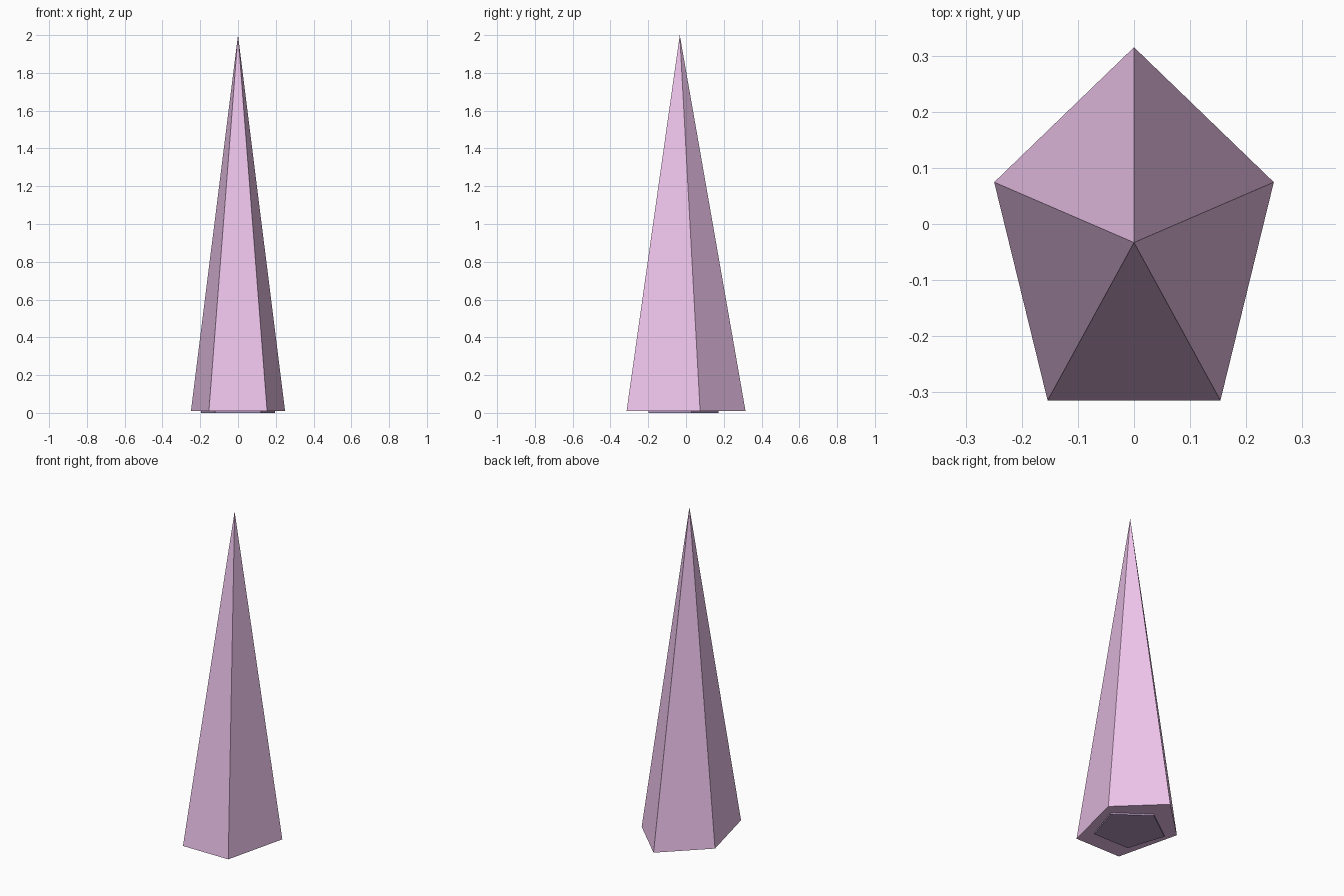
import bpy, bmesh, math

if "Cube" in bpy.data.objects:
    bpy.data.objects.remove(bpy.data.objects["Cube"])

CENTRE_Y = -0.033


def material(name, colour):
    mat = bpy.data.materials.new(name)
    mat.diffuse_color = (*colour, 1)
    mat.use_nodes = True
    mat.node_tree.nodes["Principled BSDF"].inputs["Base Color"].default_value = mat.diffuse_color
    return mat


def ring(bm, rx, ry, z):
    # five corners, the first pointing to the back
    angles = [math.pi / 2 + i * math.tau / 5 for i in range(5)]
    return [bm.verts.new((rx * math.cos(a), CENTRE_Y + ry * math.sin(a), z)) for a in angles]


def finish(bm, name, mat):
    bmesh.ops.recalc_face_normals(bm, faces=bm.faces[:])
    mesh = bpy.data.meshes.new(name)
    bm.to_mesh(mesh)
    bm.free()
    mesh.materials.append(mat)
    obj = bpy.data.objects.new(name, mesh)
    bpy.context.collection.objects.link(obj)


# Tall five-sided spike, stretched front to back
bm = bmesh.new()
base = ring(bm, 0.262, 0.348, 0.01)
tip = bm.verts.new((0, CENTRE_Y, 2.0))
bm.faces.new(base)
for i in range(5):
    bm.faces.new((base[i], base[(i + 1) % 5], tip))
finish(bm, "spike", material("pink", (0.85, 0.55, 0.83)))

# Thin dark foot plate under the spike
bm = bmesh.new()
low, high = ring(bm, 0.205, 0.205, 0.0), ring(bm, 0.205, 0.205, 0.012)
bm.faces.new(low)
bm.faces.new(high)
for i in range(5):
    j = (i + 1) % 5
    bm.faces.new((low[i], low[j], high[j], high[i]))
finish(bm, "foot_plate", material("dark_purple", (0.43, 0.3, 0.5)))
